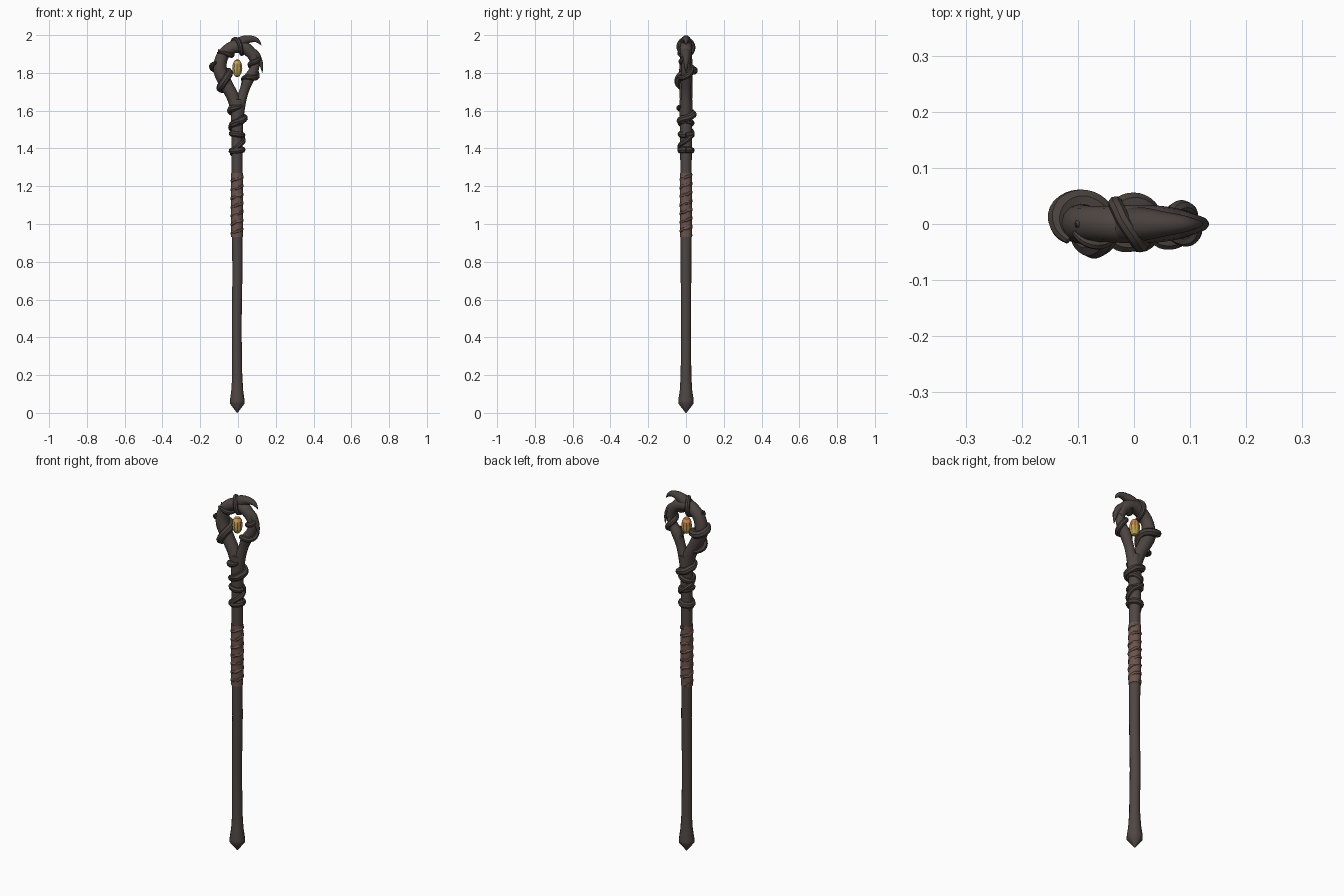
import bpy, bmesh, math
from mathutils import Vector

if "Cube" in bpy.data.objects:
    bpy.data.objects.remove(bpy.data.objects["Cube"])


def material(name, rgb):
    m = bpy.data.materials.new(name)
    m.diffuse_color = (*rgb, 1)
    m.use_nodes = True
    m.node_tree.nodes["Principled BSDF"].inputs["Base Color"].default_value = m.diffuse_color
    return m


WOOD = material("dark wood", (0.078, 0.062, 0.055))
VINE = material("dark bark", (0.066, 0.052, 0.046))
LEATHER = material("brown leather", (0.15, 0.09, 0.07))
AMBER = material("amber", (0.60, 0.24, 0.07))
GOLD = material("gold", (0.55, 0.38, 0.08))


def smooth_path(pts, steps):
    """Catmull-Rom through (x, y, z, radius) points."""
    p = [Vector(q) for q in pts]
    p = [2 * p[0] - p[1]] + p + [2 * p[-1] - p[-2]]
    out = []
    for i in range(1, len(p) - 2):
        a, b, c, d = p[i - 1:i + 3]
        for s in range(steps):
            t = s / steps
            out.append(0.5 * (2 * b + (c - a) * t + (2 * a - 5 * b + 4 * c - d) * t * t
                              + (3 * b - a - 3 * c + d) * t ** 3))
    return out + [p[-2]]


def frames(path):
    """Position, radius and two cross axes for each path point."""
    pos = [q.xyz for q in path]
    tang = [(pos[min(i + 1, len(pos) - 1)] - pos[max(i - 1, 0)]).normalized()
            for i in range(len(pos))]
    n = Vector((0, 1, 0)) if abs(tang[0].y) < 0.9 else Vector((1, 0, 0))
    out = []
    for q, c, t in zip(path, pos, tang):
        n = (n - t * n.dot(t)).normalized()
        out.append((c, max(q.w, 0.001), n, t.cross(n)))
    return out


def sweep(name, pts, mat, sides=12, steps=4, closed=False):
    bm = bmesh.new()
    path = smooth_path(pts, steps) if steps > 1 else [Vector(q) for q in pts]
    rings = []
    for c, r, n, b in frames(path):
        rings.append([bm.verts.new(c + r * (math.cos(a) * n + math.sin(a) * b))
                      for a in (2 * math.pi * k / sides for k in range(sides))])
    for lo, hi in zip(rings, rings[1:]):
        for k in range(sides):
            j = (k + 1) % sides
            bm.faces.new((lo[k], lo[j], hi[j], hi[k]))
    bm.faces.new(rings[0][::-1])
    bm.faces.new(rings[-1])
    bmesh.ops.recalc_face_normals(bm, faces=bm.faces)
    return finish(name, bm, [mat])


def finish(name, bm, mats, angle=40):
    me = bpy.data.meshes.new(name)
    bm.to_mesh(me)
    bm.free()
    ob = bpy.data.objects.new(name, me)
    bpy.context.collection.objects.link(ob)
    for m in mats:
        me.materials.append(m)
    bpy.ops.object.select_all(action='DESELECT')
    ob.select_set(True)
    bpy.context.view_layer.objects.active = ob
    bpy.ops.object.shade_smooth_by_angle(angle=math.radians(angle))
    return ob


def vine(name, pts, t0, t1, turns, r, mat=VINE, phase=0.0, lift=0.3, taper=True):
    """A strand wound round part (t0..t1) of a path."""
    fr = frames(smooth_path(pts, 40))
    count = max(10, int(turns * 16))
    out = []
    for i in range(count + 1):
        u = i / count
        c, rad, n, b = fr[round((t0 + (t1 - t0) * u) * (len(fr) - 1))]
        a = phase + 2 * math.pi * turns * u
        rr = r * (0.35 + 0.65 * min(1, 6 * u, 6 * (1 - u))) if taper else r
        out.append((*(c + (rad + rr * lift) * (math.cos(a) * n + math.sin(a) * b)), rr))
    return sweep(name, out, mat, sides=8, steps=2)


# Shaft with pointed foot
shaft = [(-.004, 0, 0, .002), (-.004, 0, .05, .041), (-.004, 0, .065, .041),
         (-.004, 0, .12, .033), (-.004, 0, .2, .028), (-.007, 0, .45, .027),
         (-.003, 0, .75, .028), (-.005, 0, .95, .029), (-.005, 0, 1.25, .030),
         (-.005, 0, 1.45, .031), (-.004, 0, 1.56, .034), (0, 0, 1.66, .034)]
sweep("shaft", shaft, WOOD, sides=10, steps=1)

# Leather grip with wound strap
grip = [(-.005, 0, .93, .031), (-.005, 0, 1.1, .032), (-.005, 0, 1.27, .031)]
sweep("grip", grip, LEATHER, sides=16)
vine("grip_strap", grip, .03, .97, 7, .013, LEATHER, lift=-.72, taper=False)

# Knots: slightly tilted bands round the neck
for i, (z, tilt, r) in enumerate([(1.39, .1, .017), (1.475, -.15, .016), (1.535, .35, .016)]):
    pts = [(-.005 + .028 * math.cos(a), .029 * math.sin(a), z + .03 * tilt * math.cos(a), r)
           for a in (2 * math.pi * k / 16 for k in range(17))]
    sweep("neck_knot_%d" % (i + 1), pts, VINE, sides=8, steps=2)
neck = [(-.005, 0, 1.36, .028), (-.005, 0, 1.5, .030), (0, 0, 1.65, .034)]
vine("neck_vine", neck, .0, .75, 1.5, .013, phase=1)
vine("upper_neck_vine", neck, .62, .92, 1.2, .019, phase=2.5)

# Left branch curling over into the top
left = [(-.004, 0, 1.57, .030), (-.022, 0, 1.66, .033), (-.06, 0, 1.735, .034),
        (-.094, 0, 1.81, .036), (-.088, 0, 1.875, .033), (-.058, 0, 1.918, .032),
        (-.01, 0, 1.94, .034), (.04, 0, 1.93, .033), (.076, 0, 1.895, .028),
        (.094, 0, 1.85, .024)]
sweep("left_branch", left, WOOD)
vine("left_branch_vine", left, .19, .40, 1.3, .020, phase=.6, lift=.35)
vine("crown_vine", left, .48, .80, 1.6, .013, phase=2)

# Right branch rising to meet it
right = [(.002, 0, 1.57, .028), (.016, 0, 1.65, .027), (.034, 0, 1.71, .025),
         (.055, 0, 1.765, .029), (.082, 0, 1.81, .025), (.094, 0, 1.86, .022),
         (.085, 0, 1.90, .018)]
sweep("right_branch", right, WOOD)
vine("right_branch_vine", right, .45, .92, 1.6, .014, phase=1.2)

# Claws and thorns
sweep("top_claw", [(-.02, 0, 1.945, .030), (.02, 0, 1.966, .029), (.055, 0, 1.978, .022),
                   (.09, 0, 1.977, .015), (.112, 0, 1.962, .008), (.123, 0, 1.946, .001)],
      VINE, sides=10)
sweep("side_claw", [(.055, 0, 1.915, .028), (.09, 0, 1.90, .023), (.113, 0, 1.868, .016),
                    (.125, 0, 1.835, .009), (.129, 0, 1.80, .001)], VINE, sides=10)
sweep("left_thorn", [(-.07, 0, 1.88, .022), (-.092, 0, 1.905, .014), (-.104, 0, 1.925, .002)],
      VINE, sides=8)
sweep("inner_thorn", [(.05, 0, 1.775, .022), (.04, 0, 1.74, .024), (.03, 0, 1.70, .016)],
      VINE, sides=8)

# Floating faceted gem: amber crown, gold below and in front
bm = bmesh.new()
bmesh.ops.create_uvsphere(bm, u_segments=10, v_segments=6, radius=1)
for v in bm.verts:
    v.co = Vector((v.co.x * .028 - .004, v.co.y * .028, v.co.z * .048 + 1.825))
bm.normal_update()
for f in bm.faces:
    f.material_index = 1 if f.normal.z < -.1 or f.normal.y < -.6 else 0
finish("gem", bm, [AMBER, GOLD], 20)
